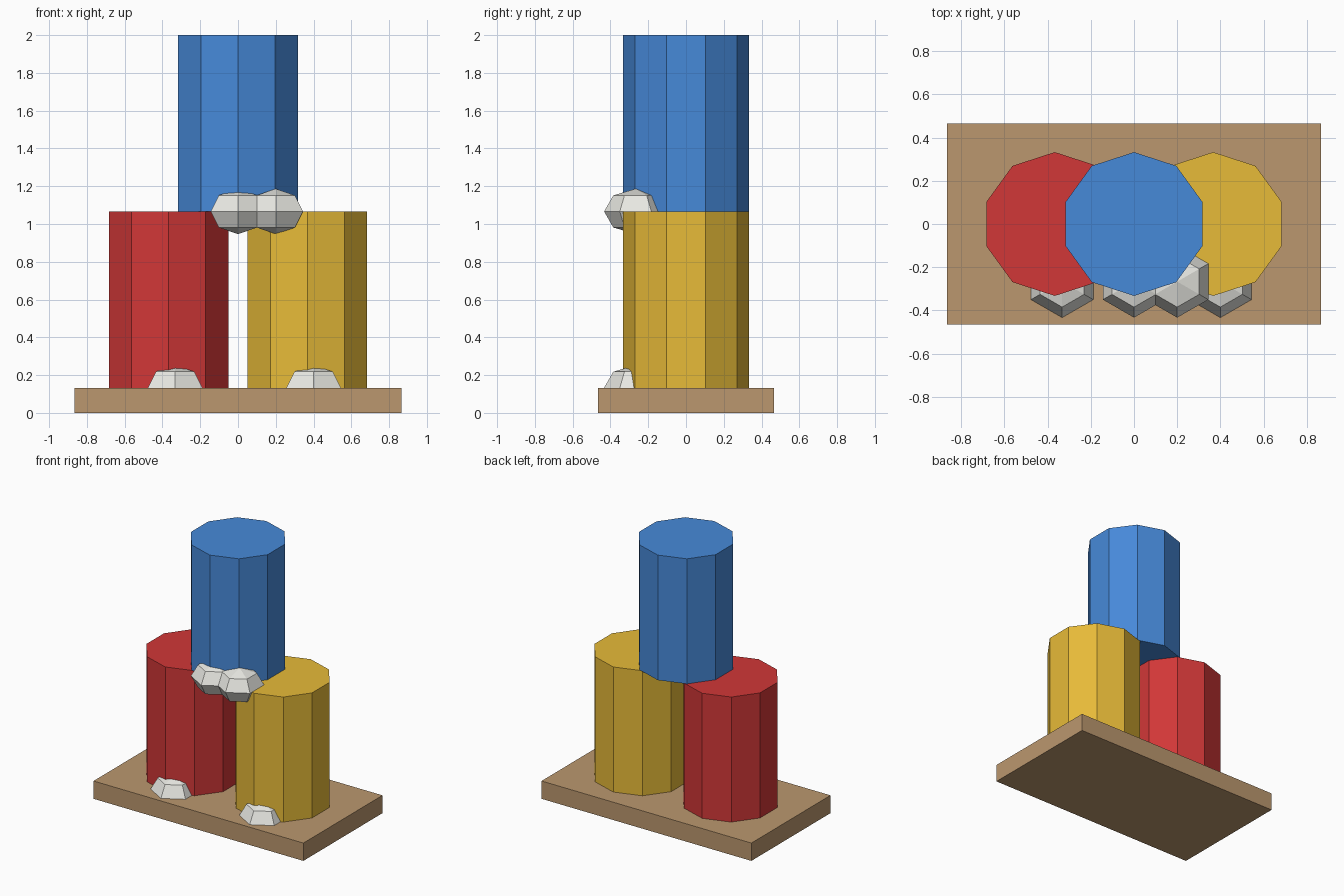
import bpy

if "Cube" in bpy.data.objects:
    bpy.data.objects.remove(bpy.data.objects["Cube"])


def material(name, rgb):
    # display colour (0-255) to linear
    m = bpy.data.materials.new(name)
    m.diffuse_color = (*[(c / 255) ** 2.2 for c in rgb], 1)
    m.use_nodes = True
    m.node_tree.nodes["Principled BSDF"].inputs["Base Color"].default_value = m.diffuse_color
    return m


def finish(name, mat):
    ob = bpy.context.object
    ob.name = name
    ob.data.materials.append(mat)
    bpy.ops.object.transform_apply(location=False, rotation=False, scale=True)


BASE_H, BARREL_H, BARREL_R = 0.133, 0.9335, 0.333
TIER_2 = BASE_H + BARREL_H

wood = material("wood", (186, 150, 110))
white = material("off_white", (232, 232, 226))

# Pallet base
bpy.ops.mesh.primitive_cube_add(size=1, location=(0, 0, BASE_H / 2))
bpy.context.object.scale = (1.733, 0.933, BASE_H)
finish("base", wood)

# Stacked ten-sided barrels
for name, x, z, rgb in (
    ("red_barrel", -0.367, BASE_H, (208, 58, 58)),
    ("yellow_barrel", 0.367, BASE_H, (230, 185, 59)),
    ("blue_barrel", 0, TIER_2, (72, 136, 216)),
):
    bpy.ops.mesh.primitive_cylinder_add(
        vertices=10, radius=BARREL_R, depth=BARREL_H,
        location=(x, 0, z + BARREL_H / 2))
    finish(name, material(name + "_paint", rgb))

# Flattened faceted lumps at the front of the barrel bottoms
for i, (x, z) in enumerate(((-0.333, BASE_H), (0.4, BASE_H), (0, TIER_2), (0.2, TIER_2))):
    bpy.ops.mesh.primitive_uv_sphere_add(
        segments=6, ring_count=4, radius=0.1667, location=(x, -0.267, z))
    bpy.context.object.scale = (1, 1, 0.72)
    finish(f"lump_{i + 1}", white)
